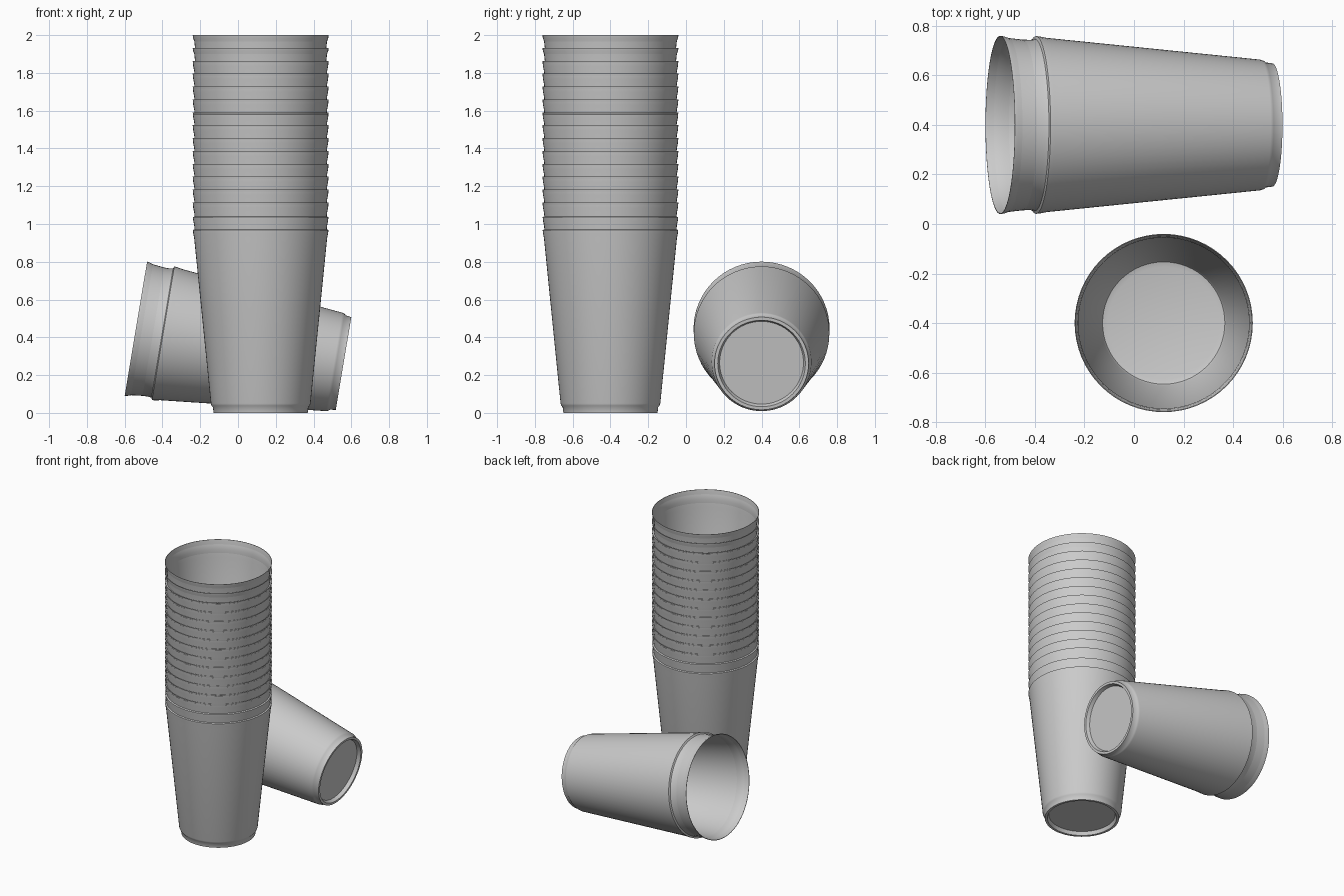
import bpy, bmesh
from math import radians, sin, cos, pi

if "Cube" in bpy.data.objects:
    bpy.data.objects.remove(bpy.data.objects["Cube"])

SIDES = 64
HEIGHT = 1.1146
COUNT = 14
PITCH = (2.0 - HEIGHT) / (COUNT - 1)

# Cup cross-section (radius, height): underside, outer wall, rim, inner wall, floor
PROFILE = [
    (0, 0.025), (0.222, 0.025), (0.232, 0.0), (0.249, 0.0), (0.253, 0.030),
    (0.260, 0.038), (0.264, 0.050),
    (0.352, 0.925), (0.357, 0.950), (0.359, 0.968), (0.347, 0.973),
    (0.344, 0.990), (0.345, 1.045), (0.349, 1.075), (0.358, 1.100), (0.360, HEIGHT),
    (0.357, HEIGHT), (0.353, 1.095), (0.341, 0.990), (0.254, 0.052),
    (0.247, 0.040), (0.226, 0.034), (0, 0.034),
]


def make_cup_mesh():
    """Revolve the profile around z."""
    bm = bmesh.new()
    rings = []
    for r, z in PROFILE:
        n = 1 if r == 0 else SIDES
        rings.append([bm.verts.new((r * cos(2 * pi * i / SIDES),
                                    r * sin(2 * pi * i / SIDES), z)) for i in range(n)])
    for a, b in zip(rings, rings[1:]):
        for i in range(SIDES):
            j = (i + 1) % SIDES
            if len(a) == 1:
                bm.faces.new((a[0], b[j], b[i]))
            elif len(b) == 1:
                bm.faces.new((a[i], a[j], b[0]))
            else:
                bm.faces.new((a[i], a[j], b[j], b[i]))
    bmesh.ops.recalc_face_normals(bm, faces=bm.faces)
    mesh = bpy.data.meshes.new("cup")
    bm.to_mesh(mesh)
    bm.free()
    return mesh


def add_cup(name, mesh, location, tilt=0.0):
    ob = bpy.data.objects.new(name, mesh)
    bpy.context.collection.objects.link(ob)
    ob.location = location
    ob.rotation_euler = (0, tilt, 0)
    return ob


cup = make_cup_mesh()

# Cup lying on its side behind the stack
lying = add_cup("lying_cup", cup, (0.5587, 0.40, 0.2616), radians(-80.5))
bpy.context.view_layer.objects.active = lying
lying.select_set(True)
bpy.ops.object.shade_smooth_by_angle(angle=radians(35))

# Stack of nested cups
for k in range(COUNT):
    add_cup(f"stacked_cup_{k + 1}", cup, (0.12, -0.40, k * PITCH))
